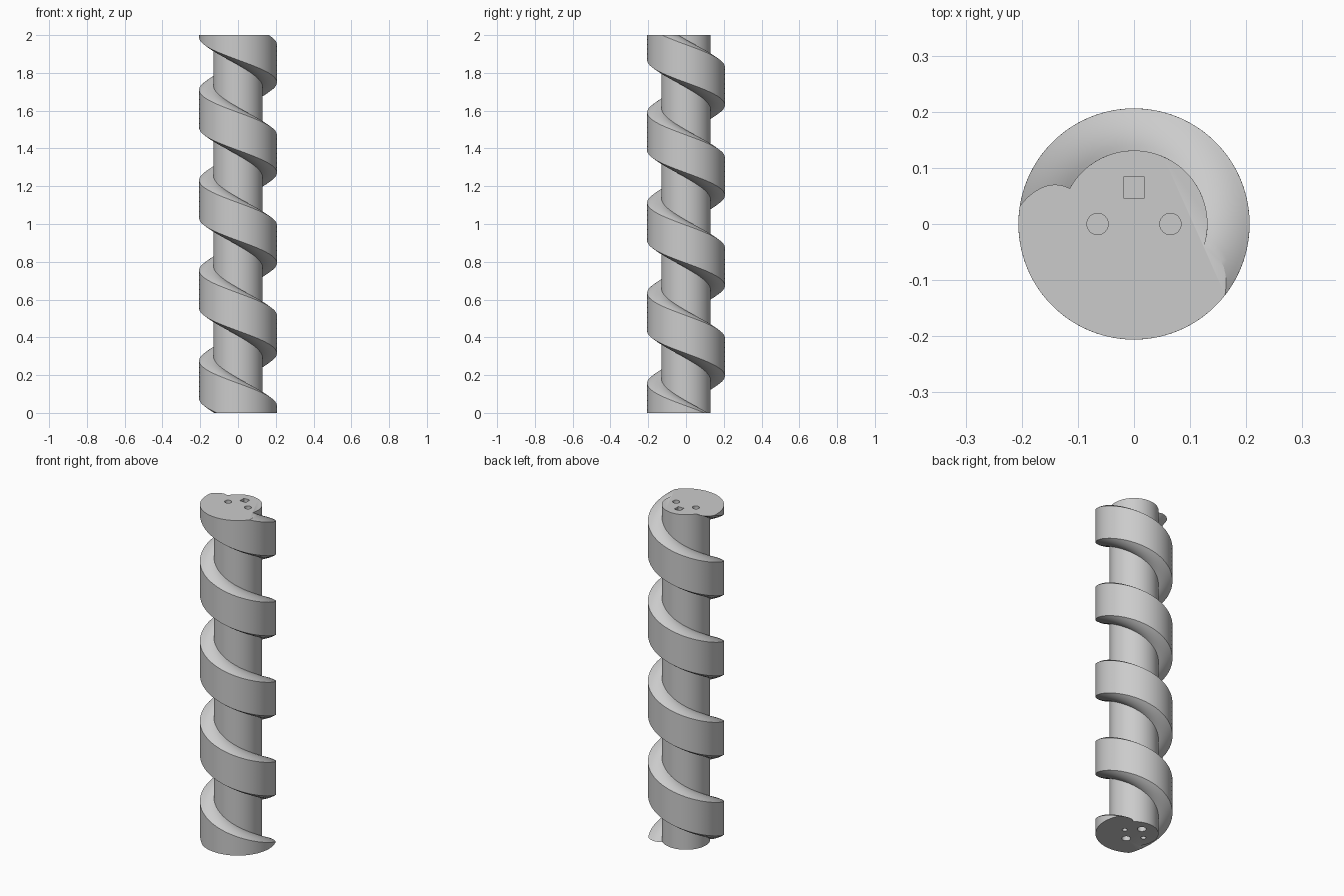
import bpy, bmesh
from math import sin, cos, radians, pi
from mathutils import Matrix

HEIGHT, PITCH = 2.0, 0.478
CORE_R, OUTER_R = 0.131, 0.206
TIP_HALF, ROOT_HALF = 75.5, 95.5      # half widths of the thread, in degrees
TOP_ANGLE = 246.5                     # thread centre on the top face
SOCKET = 0.065                        # distance of sockets from the axis

cube = bpy.data.objects.get("Cube")
if cube:
    bpy.data.objects.remove(cube, do_unlink=True)

grey = bpy.data.materials.new("plain grey")
grey.use_nodes = True
grey.diffuse_color = (0.6, 0.6, 0.6, 1)
grey.node_tree.nodes["Principled BSDF"].inputs["Base Color"].default_value = (0.6, 0.6, 0.6, 1)


def make_object(name, bm):
    bmesh.ops.recalc_face_normals(bm, faces=bm.faces[:])
    mesh = bpy.data.meshes.new(name)
    bm.to_mesh(mesh)
    bm.free()
    mesh.materials.append(grey)
    obj = bpy.data.objects.new(name, mesh)
    bpy.context.collection.objects.link(obj)
    return obj


def cross_section():
    """Horizontal slice of the screw as (radius, angle) around the thread centre."""
    flank_steps, tip_steps, core_steps = 8, 40, 44
    flank = []
    for i in range(flank_steps + 1):
        u = i / flank_steps
        flank.append((CORE_R + (OUTER_R - CORE_R) * u,
                      ROOT_HALF - (ROOT_HALF - TIP_HALF) * u * u))
    pts = [(r, -a) for r, a in flank]
    pts += [(OUTER_R, -TIP_HALF + 2 * TIP_HALF * i / tip_steps) for i in range(1, tip_steps)]
    pts += flank[::-1]
    gap = 360 - 2 * ROOT_HALF
    pts += [(CORE_R, ROOT_HALF + gap * i / core_steps) for i in range(1, core_steps)]
    return pts


# Screw body: the slice is stacked upward with a steady left-hand twist
bm = bmesh.new()
section = cross_section()
rows = 320
rings = []
for k in range(rows + 1):
    z = HEIGHT * k / rows
    turn = TOP_ANGLE + (HEIGHT - z) / PITCH * 360
    rings.append([bm.verts.new((r * cos(radians(a + turn)), r * sin(radians(a + turn)), z))
                  for r, a in section])
n = len(section)
for low, high in zip(rings, rings[1:]):
    for i in range(n):
        j = (i + 1) % n
        bm.faces.new((low[i], low[j], high[j], high[i]))
bm.faces.new(rings[0][::-1])
bm.faces.new(rings[-1])
screw = make_object("screw_shaft", bm)

# Socket cutters: two round and one square on top, four round underneath
bm = bmesh.new()
DEPTH = 0.05


def round_cutter(x, y, z, radius):
    bmesh.ops.create_cone(bm, cap_ends=True, segments=32, radius1=radius, radius2=radius,
                          depth=2 * DEPTH, matrix=Matrix.Translation((x, y, z)))


for side in (-1, 1):
    round_cutter(side * SOCKET, 0, HEIGHT, 0.019)
    round_cutter(side * SOCKET, 0, 0, 0.014)
    round_cutter(0, side * SOCKET, 0, 0.024)
bmesh.ops.create_cube(bm, size=1, matrix=Matrix.Translation((0, SOCKET, HEIGHT))
                      @ Matrix.Diagonal((0.038, 0.038, 2 * DEPTH, 1)))
cutter = make_object("socket_cutter", bm)
cutter.hide_render = True

# Cut the sockets and finish the shading
mod = screw.modifiers.new("sockets", 'BOOLEAN')
mod.operation = 'DIFFERENCE'
mod.solver = 'EXACT'
mod.object = cutter
bpy.ops.object.select_all(action='DESELECT')
screw.select_set(True)
bpy.context.view_layer.objects.active = screw
bpy.ops.object.modifier_apply(modifier=mod.name)
bpy.data.objects.remove(cutter, do_unlink=True)
bpy.ops.object.shade_smooth_by_angle(angle=radians(30))
